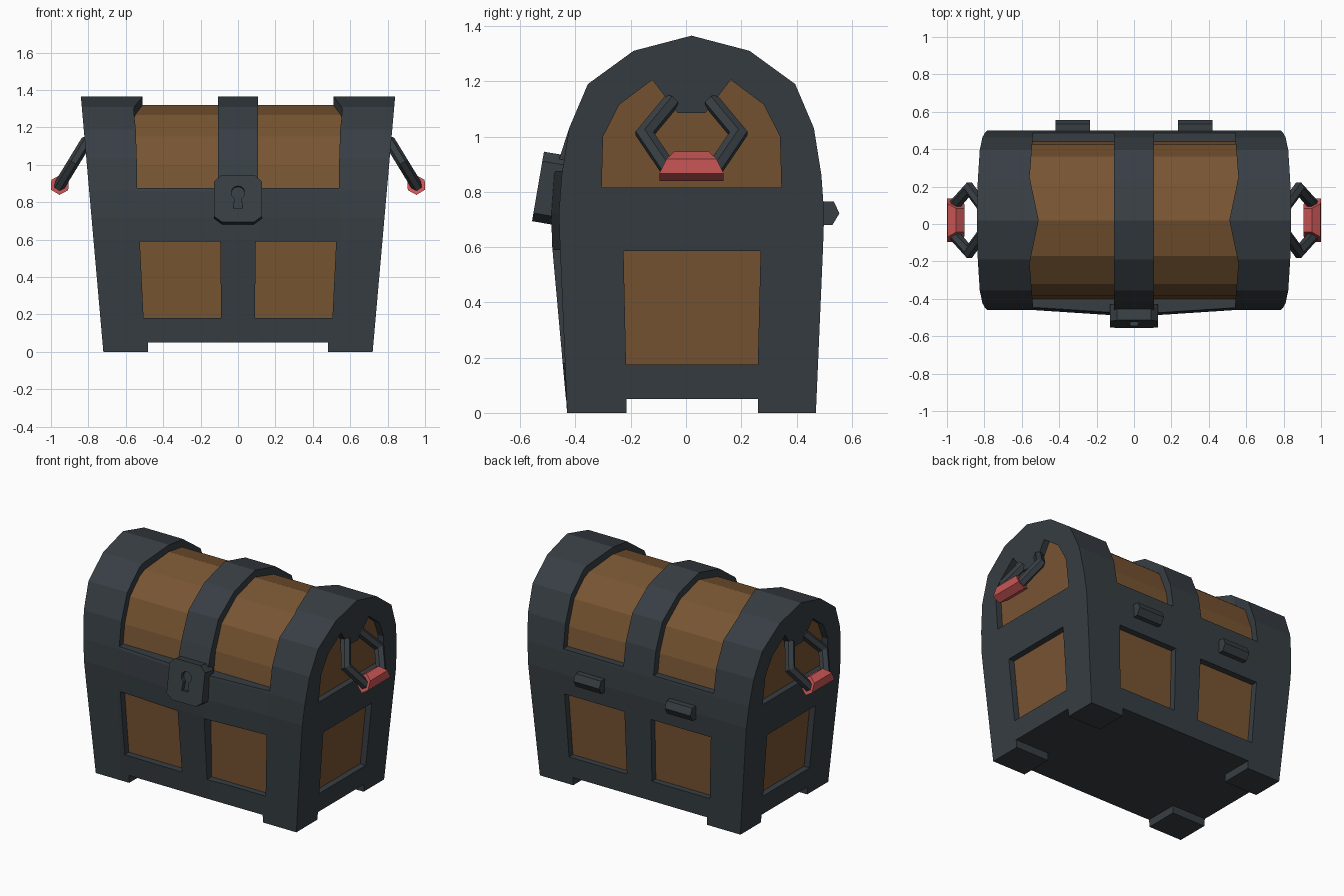
import bpy, bmesh, math
from mathutils import Vector, Matrix

if "Cube" in bpy.data.objects:
    bpy.data.objects.remove(bpy.data.objects["Cube"])

CY = 0.02  # depth centre of the chest


def material(name, rgb):
    m = bpy.data.materials.new(name)
    m.diffuse_color = (*rgb, 1)
    m.use_nodes = True
    m.node_tree.nodes["Principled BSDF"].inputs["Base Color"].default_value = m.diffuse_color
    return m


MATS = [material("dark_iron", (0.038, 0.048, 0.056)),
        material("brown_wood", (0.19, 0.09, 0.032)),
        material("red_grip", (0.58, 0.092, 0.092))]


def make(name, rings, mat, closed=False):
    """Skin a list of equal-length rings; cap both ends."""
    bm = bmesh.new()
    vs = [[bm.verts.new(p) for p in r] for r in rings]
    n = len(vs[0])
    for a, b in zip(vs, vs[1:]):
        for i in range(n):
            j = (i + 1) % n
            bm.faces.new((a[i], a[j], b[j], b[i]))
    bm.faces.new(vs[0][::-1])
    bm.faces.new(vs[-1])
    for f in bm.faces:
        f.material_index = mat
    bmesh.ops.recalc_face_normals(bm, faces=bm.faces)
    me = bpy.data.meshes.new(name)
    bm.to_mesh(me)
    bm.free()
    for m in MATS:
        me.materials.append(m)
    ob = bpy.data.objects.new(name, me)
    bpy.context.collection.objects.link(ob)
    return ob


def prism(name, pts, axis, lo, hi, mat=0):
    """Extrude a 2D outline along x, y or z."""
    def place(p, t):
        q = list(p)
        q.insert("xyz".index(axis), t)
        return q
    return make(name, [[place(p, t) for p in pts] for t in (lo, hi)], mat)


def subtract(ob, cutter, remove=True):
    mod = ob.modifiers.new("cut", 'BOOLEAN')
    mod.operation = 'DIFFERENCE'
    mod.solver = 'EXACT'
    mod.object = cutter
    bpy.context.view_layer.update()
    dg = bpy.context.evaluated_depsgraph_get()
    me = bpy.data.meshes.new_from_object(ob.evaluated_get(dg))
    ob.modifiers.clear()
    ob.data = me
    if remove:
        bpy.data.objects.remove(cutter)


# Half profile of the chest: half depth, height
HALF = [(0.45, 0), (0.476, 0.6), (0.48, 0.72), (0.47, 0.86), (0.443, 1.03),
        (0.375, 1.19), (0.21, 1.31)]


def loft(name, ky, kz, dx, bulge, mat):
    prof = [(-h * ky, z * kz) for h, z in HALF] + [(0, 1.365 * kz)]
    prof += [(h * ky, z * kz) for h, z in reversed(HALF)]
    rings = []
    for st in (-9, -0.54, -0.11, 0.11, 0.54, 9):
        ring = []
        for y, z in prof:
            wide = 0.72 + 0.088 * z - dx
            x = max(-wide, min(wide, st))
            push = bulge if abs(st) < 0.2 and y < 0 and 0.5 < z < 0.9 else 0
            ring.append((x, y + CY - push, z))
        rings.append(ring)
    return make(name, rings, mat)


# Iron shell, and a wooden core that sets the recess floors
chest = loft("chest_body_and_lid", 1, 1, 0, 0.028, 0)
core = loft("wood_core", 0.912, 0.967, 0.04, 0, 1)

# Recessed wooden panels: lower front/back, lid, lower ends, lid ends
cutters = []
for s in (-1, 1):
    cutters.append(prism("panel", [(s * x, z) for x, z in
                   [(0.09, 0.18), (0.505, 0.18), (0.525, 0.59), (0.095, 0.59)]], "y", -1, 1))
    cutters.append(prism("lid_panel", [(s * x, y) for x, y in
                   [(0.108, -0.8), (0.54, -0.8), (0.54, -0.44), (0.558, -0.21), (0.51, CY),
                    (0.558, 0.25), (0.54, 0.48), (0.54, 0.8), (0.108, 0.8)]], "z", 0.875, 2))
cutters.append(prism("end_panel", [(-0.217, 0.175), (0.26, 0.175), (0.27, 0.585),
                                   (-0.226, 0.585)], "x", -1, 1))
arch = [(0.325, 0.815), (0.32, 1.0), (0.262, 1.115), (0.142, 1.205), (0.05, 1.085)]
cutters.append(prism("lid_end_panel", [(CY + y, z) for y, z in arch] +
                     [(CY - y, z) for y, z in reversed(arch)], "x", -1, 1))
for c in cutters:
    subtract(c, core, remove=False)
    subtract(chest, c)
bpy.data.objects.remove(core)

# Gaps that leave four corner feet
subtract(chest, prism("gap", [(-0.48, -1), (0.48, -1), (0.48, 1), (-0.48, 1)], "z", -0.1, 0.05))
subtract(chest, prism("gap", [(-1, -0.215), (1, -0.215), (1, 0.26), (-1, 0.26)], "z", -0.1, 0.05))

# Lock plate with a keyhole, leaning back
outline = [(0.09, 0.13), (0.127, 0.095), (0.127, -0.095), (0.085, -0.125)]
lock = prism("lock", outline + [(-x, z) for x, z in reversed(outline)], "y", 0, 0.09)
hole = [(0.036 * math.cos(math.radians(a)), 0.035 + 0.036 * math.sin(math.radians(a)))
        for a in range(-60, 241, 30)]
hole += [(-0.024, -0.052), (0.024, -0.052)]
subtract(lock, prism("keyhole", hole, "y", -0.05, 0.025))
lock.data.transform(Matrix.Translation((0, -0.536, 0.817)) @ Matrix.Rotation(-0.17, 4, 'X'))

# Hinges on the back
for s, side in ((-1, "left"), (1, "right")):
    prism("hinge_" + side, [(0.46, 0.68), (0.53, 0.68), (0.555, 0.722), (0.535, 0.765),
                            (0.46, 0.765)], "x", s * 0.235, s * 0.42)

# Hanging handles: mitred six-sided bar along a tilted path
HANDLE = [(0.07, 1.13), (0.17, 1.01), (0.09, 0.892)]
HANDLE += [(-y, z) for y, z in reversed(HANDLE)]


def handle_rings(s, radii, first, last):
    pts = [Vector((s * (0.953 - 0.61 * (z - 0.892)), CY + y, z)) for y, z in HANDLE]
    n = (pts[1] - pts[0]).cross(pts[2] - pts[1]).normalized()
    rings = []
    for i in range(first, last + 1):
        p = pts[i]
        t1 = (p - pts[i - 1]).normalized() if i else (pts[1] - p).normalized()
        t2 = (pts[i + 1] - p).normalized() if i < len(pts) - 1 else t1
        b = n.cross(t1 + t2).normalized()
        k = 1 / b.dot(n.cross(t1).normalized())
        rings.append([p + radii * (b * k * math.cos(a) + n * math.sin(a))
                      for a in [math.radians(30 + 60 * j) for j in range(6)]])
    return rings


for s, side in ((-1, "left"), (1, "right")):
    make("handle_arm_front_" + side, handle_rings(s, 0.031, 0, 2), 0)
    make("handle_arm_back_" + side, handle_rings(s, 0.031, 3, 5), 0)
    make("handle_grip_" + side, handle_rings(s, 0.053, 2, 3), 2)
